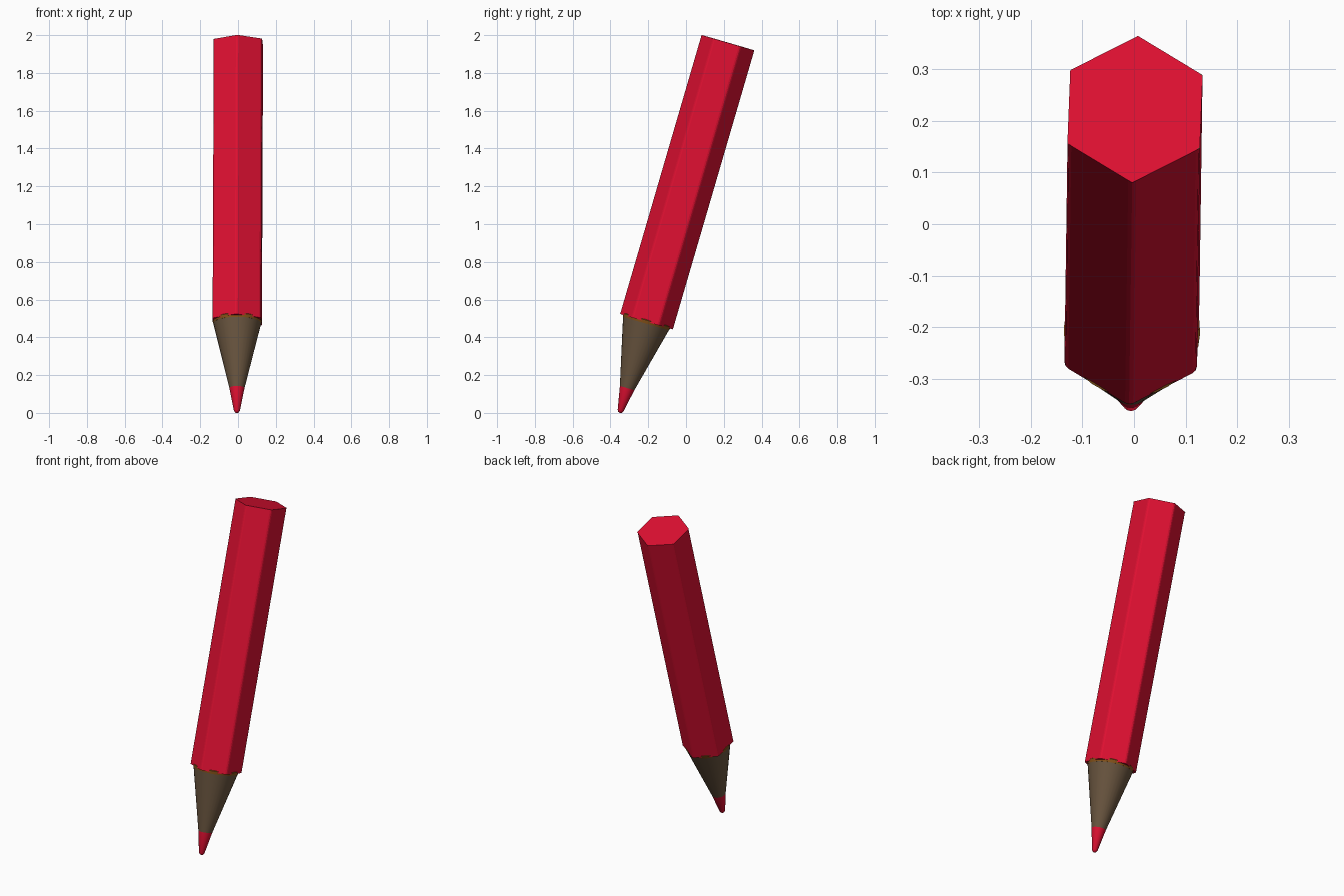
import bpy, bmesh, math
from mathutils import Matrix, Vector

cube = bpy.data.objects.get("Cube")
if cube:
    bpy.data.objects.remove(cube, do_unlink=True)


def material(name, colour):
    mat = bpy.data.materials.new(name)
    mat.use_nodes = True
    mat.diffuse_color = (*colour, 1)
    bsdf = next(n for n in mat.node_tree.nodes if n.type == 'BSDF_PRINCIPLED')
    bsdf.inputs["Base Color"].default_value = (*colour, 1)
    return mat


red = material("red", (0.74, 0.005, 0.031))
wood = material("wood brown", (0.145, 0.093, 0.051))
orange = material("orange brown", (0.25, 0.09, 0.01))

# Leaning pencil axis, running from the point to the flat end
TIP = Vector((-0.006, -0.35, 0))
END = Vector((0.002, 0.222, 1.96))
LENGTH = (END - TIP).length
lean = Vector((0, 0, 1)).rotation_difference(END - TIP).to_matrix().to_4x4()
PLACE = Matrix.Translation(TIP) @ lean @ Matrix.Rotation(math.radians(-2.2), 4, 'Z')


def lathe(bm, profile, sides):
    """Stack rings of (radius, height) along z, closed at both ends."""
    rings = []
    for r, z in profile:
        angles = [math.pi / 2 + i * math.tau / sides for i in range(sides)]
        rings.append([bm.verts.new((r * math.cos(a), r * math.sin(a), z)) for a in angles])
    for low, high in zip(rings, rings[1:]):
        for i in range(sides):
            j = (i + 1) % sides
            bm.faces.new((low[i], low[j], high[j], high[i]))
    bm.faces.new(rings[0][::-1])
    return bm.faces.new(rings[-1])


def finish(bm, name, mats, smooth=False):
    bmesh.ops.recalc_face_normals(bm, faces=bm.faces)
    mesh = bpy.data.meshes.new(name)
    bm.to_mesh(mesh)
    bm.free()
    for m in mats:
        mesh.materials.append(m)
    mesh.transform(PLACE)
    obj = bpy.data.objects.new(name, mesh)
    bpy.context.collection.objects.link(obj)
    if smooth:
        bpy.ops.object.select_all(action='DESELECT')
        obj.select_set(True)
        bpy.context.view_layer.objects.active = obj
        bpy.ops.object.shade_smooth_by_angle(angle=math.radians(40))
    return obj


# Hexagonal painted body, with bare wood and a coloured core on the flat end
JOINT = 0.503
bm = bmesh.new()
cap = lathe(bm, [(0.148, JOINT), (0.148, LENGTH)], 6)
rim = bmesh.ops.inset_region(bm, faces=[cap], thickness=0.057)["faces"]
for f in rim:
    f.material_index = 1
long_edges = [e for e in bm.edges if e.calc_length() > 1]
bmesh.ops.bevel(bm, geom=long_edges, offset=0.009, segments=2, profile=0.5, affect='EDGES')
for f in bm.faces:
    radius = f.calc_center_median().xy.length
    on_end = all(v.co.z > LENGTH - 0.001 for v in f.verts)
    f.material_index = 1 if on_end and radius > 0.03 else 0
finish(bm, "body", [red, wood])

# Sharpened wood, coloured point and the thin scalloped collar at the joint
parts = [
    ("sharpened_wood", [(0.040, 0.137), (0.129, JOINT)], wood),
    ("coloured_point", [(0.003, 0), (0.010, 0.003), (0.016, 0.013), (0.040, 0.137)], red),
    ("collar", [(0.127, JOINT - 0.010), (0.132, JOINT + 0.008), (0.120, JOINT + 0.02)], orange),
]
for name, profile, mat in parts:
    bm = bmesh.new()
    lathe(bm, profile, 32)
    finish(bm, name, [mat], smooth=True)
